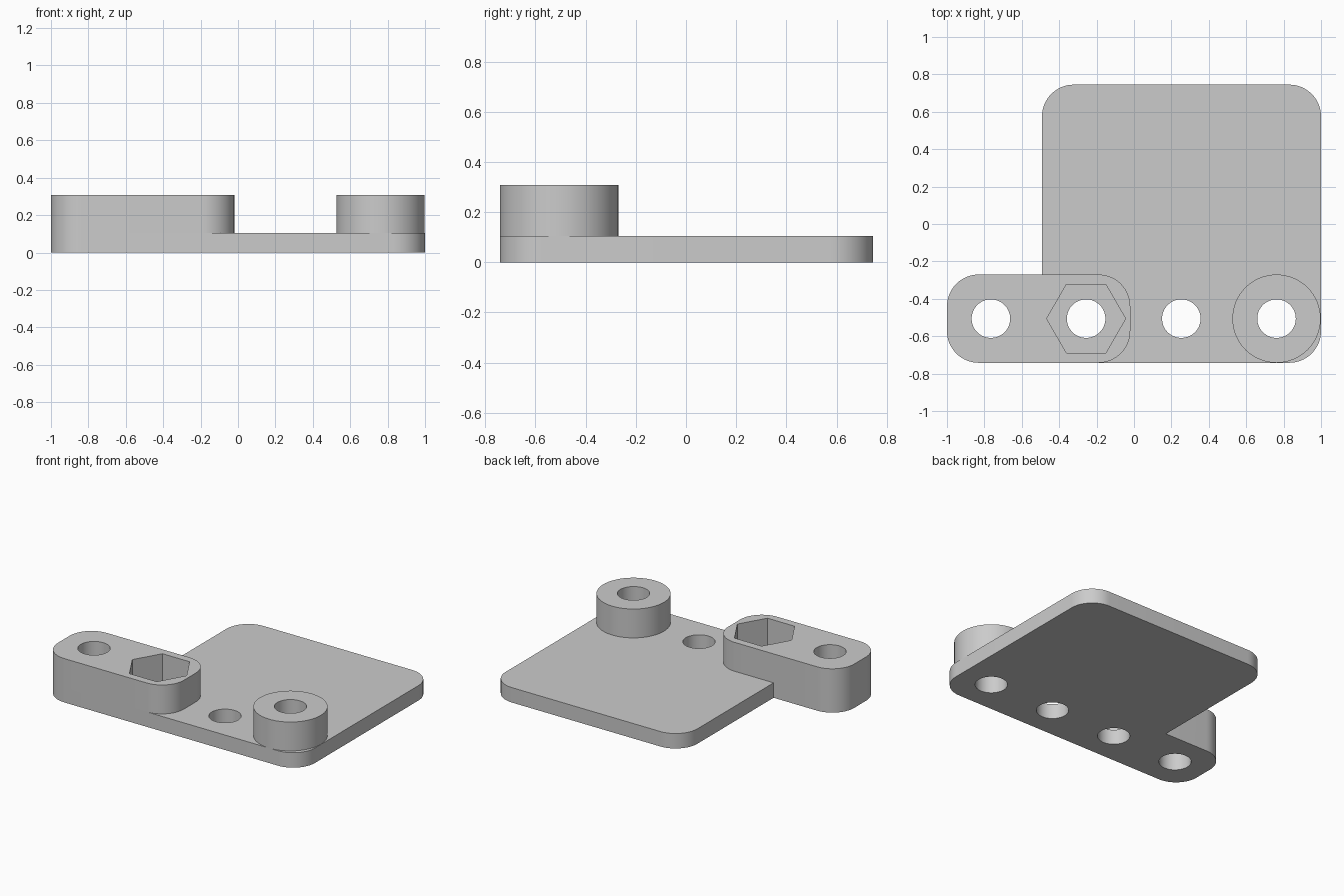
import bpy, bmesh, math

if "Cube" in bpy.data.objects:
    bpy.data.objects.remove(bpy.data.objects["Cube"])

grey = bpy.data.materials.new("light_grey")
grey.diffuse_color = (0.6, 0.6, 0.6, 1)
grey.use_nodes = True
grey.node_tree.nodes["Principled BSDF"].inputs["Base Color"].default_value = grey.diffuse_color

BASE_TOP, TOP = 0.105, 0.308
ROW_Y, HOLE_R = -0.506, 0.103
HOLES = [-0.765, -0.256, 0.253, 0.762]


def circle(x, y, r, n=64):
    return [(x + r * math.cos(2 * math.pi * i / n),
             y + r * math.sin(2 * math.pi * i / n)) for i in range(n)]


def rounded(corners, n=16):
    """Counter-clockwise right-angled outline; each corner is (x, y, radius)."""
    pts = []
    for i, (x, y, r) in enumerate(corners):
        if r == 0:
            pts.append((x, y))
            continue
        px, py, _ = corners[i - 1]
        dx, dy = x - px, y - py
        length = math.hypot(dx, dy)
        dx, dy = dx / length, dy / length
        cx, cy = x - dx * r - dy * r, y - dy * r + dx * r
        a0 = math.atan2(-dx, dy)
        for k in range(n + 1):
            a = a0 + math.pi / 2 * k / n
            pts.append((cx + r * math.cos(a), cy + r * math.sin(a)))
    return pts


def slab(name, loops, z0, z1):
    """Extrude an outline (first loop) with openings (other loops)."""
    curve = bpy.data.curves.new(name + "_profile", 'CURVE')
    curve.dimensions = '2D'
    curve.fill_mode = 'BOTH'
    curve.extrude = (z1 - z0) / 2
    for loop in loops:
        s = curve.splines.new('POLY')
        s.points.add(len(loop) - 1)
        for p, (x, y) in zip(s.points, loop):
            p.co = (x, y, 0, 1)
        s.use_cyclic_u = True
    tmp = bpy.data.objects.new(name + "_profile", curve)
    bpy.context.collection.objects.link(tmp)
    dg = bpy.context.evaluated_depsgraph_get()
    mesh = bpy.data.meshes.new_from_object(tmp.evaluated_get(dg))
    bpy.data.objects.remove(tmp)

    bm = bmesh.new()
    bm.from_mesh(mesh)
    bmesh.ops.remove_doubles(bm, verts=bm.verts, dist=1e-5)
    bmesh.ops.recalc_face_normals(bm, faces=bm.faces)
    bmesh.ops.translate(bm, verts=bm.verts, vec=(0, 0, (z0 + z1) / 2))
    bm.to_mesh(mesh)
    bm.free()
    mesh.materials.clear()
    mesh.materials.append(grey)
    ob = bpy.data.objects.new(name, mesh)
    bpy.context.collection.objects.link(ob)
    bpy.ops.object.select_all(action='DESELECT')
    ob.select_set(True)
    bpy.context.view_layer.objects.active = ob
    bpy.ops.object.shade_smooth_by_angle(angle=math.radians(30))
    return ob


# Base plate with the arm footprint and a row of four holes
R = 0.17
base = rounded([(-1, -0.742, R), (1, -0.742, R), (1, 0.745, R),
                (-0.492, 0.745, R), (-0.492, -0.27, 0), (-1, -0.27, R)])
slab("base_plate", [base] + [circle(x, ROW_Y, HOLE_R) for x in HOLES], 0, BASE_TOP)

# Raised arm with a bolt hole and a hexagonal nut pocket
arm = rounded([(-1, -0.742, R), (-0.02, -0.742, R), (-0.02, -0.27, R), (-1, -0.27, R)])
slab("raised_arm", [arm, circle(HOLES[0], ROW_Y, HOLE_R),
                    circle(HOLES[1], ROW_Y, 0.211, 6)], BASE_TOP, TOP)

# Round spacer boss
slab("spacer_boss", [circle(HOLES[3], ROW_Y, 0.236), circle(HOLES[3], ROW_Y, HOLE_R)],
     BASE_TOP, TOP)
